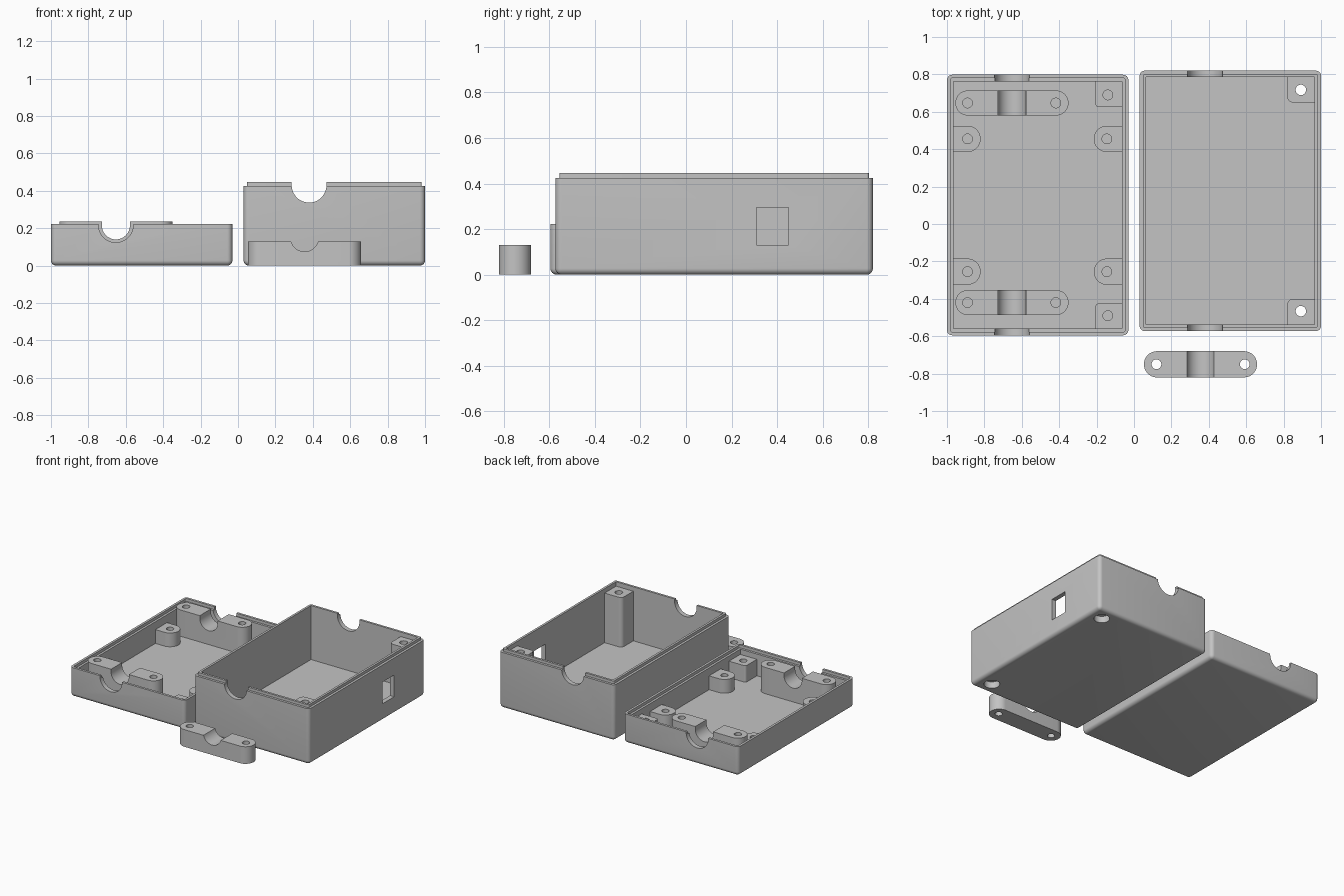
import bpy, bmesh, math
from mathutils import Vector

if "Cube" in bpy.data.objects:
    bpy.data.objects.remove(bpy.data.objects["Cube"])

grey = bpy.data.materials.new("light_grey_plastic")
grey.diffuse_color = (0.55, 0.55, 0.55, 1)
grey.use_nodes = True
grey.node_tree.nodes["Principled BSDF"].inputs["Base Color"].default_value = grey.diffuse_color


def to_object(name, bm):
    bmesh.ops.recalc_face_normals(bm, faces=bm.faces)
    mesh = bpy.data.meshes.new(name)
    bm.to_mesh(mesh)
    bm.free()
    mesh.materials.append(grey)
    ob = bpy.data.objects.new(name, mesh)
    bpy.context.collection.objects.link(ob)
    return ob


def extrude(name, points, direction):
    bm = bmesh.new()
    face = bm.faces.new([bm.verts.new(p) for p in points])
    ext = bmesh.ops.extrude_face_region(bm, geom=[face])
    verts = [g for g in ext["geom"] if isinstance(g, bmesh.types.BMVert)]
    bmesh.ops.translate(bm, verts=verts, vec=Vector(direction))
    return to_object(name, bm)


def arc(cx, cy, r, a0, a1, n):
    return [(cx + r * math.cos(math.radians(a0 + (a1 - a0) * i / n)),
             cy + r * math.sin(math.radians(a0 + (a1 - a0) * i / n))) for i in range(n + 1)]


def rounded(x0, x1, y0, y1, radii, z0, z1, name="block"):
    """Upright block; corner radii in order right-back, left-back, left-front, right-front."""
    pts = []
    corners = [(x1, y1, -1, -1), (x0, y1, 1, -1), (x0, y0, 1, 1), (x1, y0, -1, 1)]
    for i, ((x, y, sx, sy), r) in enumerate(zip(corners, radii)):
        if r > 0:
            pts += arc(x + sx * r, y + sy * r, r, i * 90, i * 90 + 90, 12)
        else:
            pts.append((x, y))
    return extrude(name, [(x, y, z0) for x, y in pts], (0, 0, z1 - z0))


def cylinder(x, y, r, z0, z1):
    pts = arc(x, y, r, 0, 360, 32)[:-1]
    return extrude("hole", [(px, py, z0) for px, py in pts], (0, 0, z1 - z0))


def cable_groove(x, z, r, y0, y1):
    """U-shaped channel running along y, open at the top."""
    pts = arc(x, z, r, 180, 360, 24) + [(x + r, z + 0.2), (x - r, z + 0.2)]
    return extrude("groove", [(px, y0, pz) for px, pz in pts], (0, y1 - y0, 0))


def combine(target, tool, operation="DIFFERENCE"):
    mod = target.modifiers.new("bool", "BOOLEAN")
    mod.operation, mod.object, mod.solver = operation, tool, "EXACT"
    bpy.context.view_layer.objects.active = target
    bpy.ops.object.modifier_apply(modifier=mod.name)
    bpy.data.objects.remove(tool)


def add(target, tool):
    combine(target, tool, "UNION")


def shell_body(name, x0, x1, y0, y1, h):
    """Solid block with rounded uprights and bottom edges."""
    bm = bmesh.new()
    bmesh.ops.create_cube(bm, size=1)
    for v in bm.verts:
        v.co = ((x0 + x1) / 2 + v.co.x * (x1 - x0), (y0 + y1) / 2 + v.co.y * (y1 - y0),
                (v.co.z + 0.5) * h)
    edges = [e for e in bm.edges if min(v.co.z for v in e.verts) < 0.01]
    bmesh.ops.bevel(bm, geom=edges, offset=0.028, segments=6, profile=0.5, affect="EDGES")
    return to_object(name, bm)


def finish(ob):
    bpy.ops.object.select_all(action="DESELECT")
    ob.select_set(True)
    bpy.context.view_layer.objects.active = ob
    bpy.ops.object.shade_smooth_by_angle(angle=math.radians(30))


WALL, STEP, FLOOR = 0.035, 0.018, 0.035

# Shallow tray with a stepped rim
X0, X1, Y0, Y1 = -1.0, -0.03, -0.595, 0.798
tray = shell_body("shallow_tray", X0, X1, Y0, Y1, 0.222)
combine(tray, rounded(X0 + WALL, X1 - WALL, Y0 + WALL, Y1 - WALL, (0,) * 4, FLOOR, 0.4))
combine(tray, rounded(X0 + STEP, X1 - STEP, Y0 + STEP, Y1 - STEP, (0.01,) * 4, 0.2, 0.4))
# Side bosses, flat against the walls
for y in (0.455, -0.255):
    add(tray, rounded(-0.975, -0.82, y - 0.07, y + 0.07, (0.07, 0, 0, 0.07), 0.02, 0.14))
    add(tray, rounded(-0.215, -0.055, y - 0.07, y + 0.07, (0, 0.07, 0.07, 0), 0.02, 0.14))
    for x in (-0.89, -0.145):
        combine(tray, cylinder(x, y, 0.026, FLOOR + 0.01, 0.3))
# Corner bosses
add(tray, rounded(-0.205, -0.055, 0.625, 0.775, (0, 0, 0.015, 0), 0.02, 0.16))
add(tray, rounded(-0.205, -0.055, -0.572, -0.425, (0, 0.015, 0, 0), 0.02, 0.16))
for y in (0.69, -0.49):
    combine(tray, cylinder(-0.14, y, 0.026, FLOOR + 0.01, 0.3))
# Cable saddles
for y in (0.647, -0.42):
    add(tray, rounded(-0.955, -0.35, y - 0.067, y + 0.067, (0.0669,) * 4, 0.02, 0.235))
    combine(tray, cable_groove(-0.653, 0.215, 0.075, y - 0.08, y + 0.08))
    for x in (-0.89, -0.418):
        combine(tray, cylinder(x, y, 0.026, FLOOR + 0.01, 0.3))
# Cable notches in the end walls
for y in (Y0, Y1):
    combine(tray, cable_groove(-0.653, 0.217, 0.093, y - 0.05, y + 0.05))
finish(tray)

# Deep box with a raised inner lip
X0, X1, Y0, Y1 = 0.03, 1.0, -0.573, 0.82
box = shell_body("deep_box", X0, X1, Y0, Y1, 0.425)
add(box, rounded(X0 + STEP, X1 - STEP, Y0 + STEP, Y1 - STEP, (0.01,) * 4, 0.3, 0.446))
combine(box, rounded(X0 + WALL, X1 - WALL, Y0 + WALL, Y1 - WALL, (0,) * 4, FLOOR, 0.6))
# Corner screw posts with through holes and sunk heads
add(box, rounded(0.82, 0.975, 0.65, 0.795, (0, 0, 0.03, 0), 0.02, 0.412))
add(box, rounded(0.82, 0.975, -0.548, -0.4, (0, 0.03, 0, 0), 0.02, 0.412))
for y in (0.717, -0.466):
    combine(box, cylinder(0.892, y, 0.028, -0.1, 0.6))
    combine(box, cylinder(0.892, y, 0.055, -0.1, 0.05))
# Cable notches in the end walls
for y in (Y0, Y1):
    combine(box, cable_groove(0.38, 0.43, 0.093, y - 0.05, y + 0.05))
# Socket opening in the side wall
combine(box, rounded(0.93, 1.1, 0.31, 0.45, (0,) * 4, 0.13, 0.295))
finish(box)

# Loose cable clamp
clamp = rounded(0.053, 0.658, -0.82, -0.68, (0.0699,) * 4, 0, 0.13, "cable_clamp")
combine(clamp, cable_groove(0.356, 0.15, 0.075, -0.9, -0.6))
for x in (0.12, 0.592):
    combine(clamp, cylinder(x, -0.75, 0.026, -0.1, 0.3))
finish(clamp)
